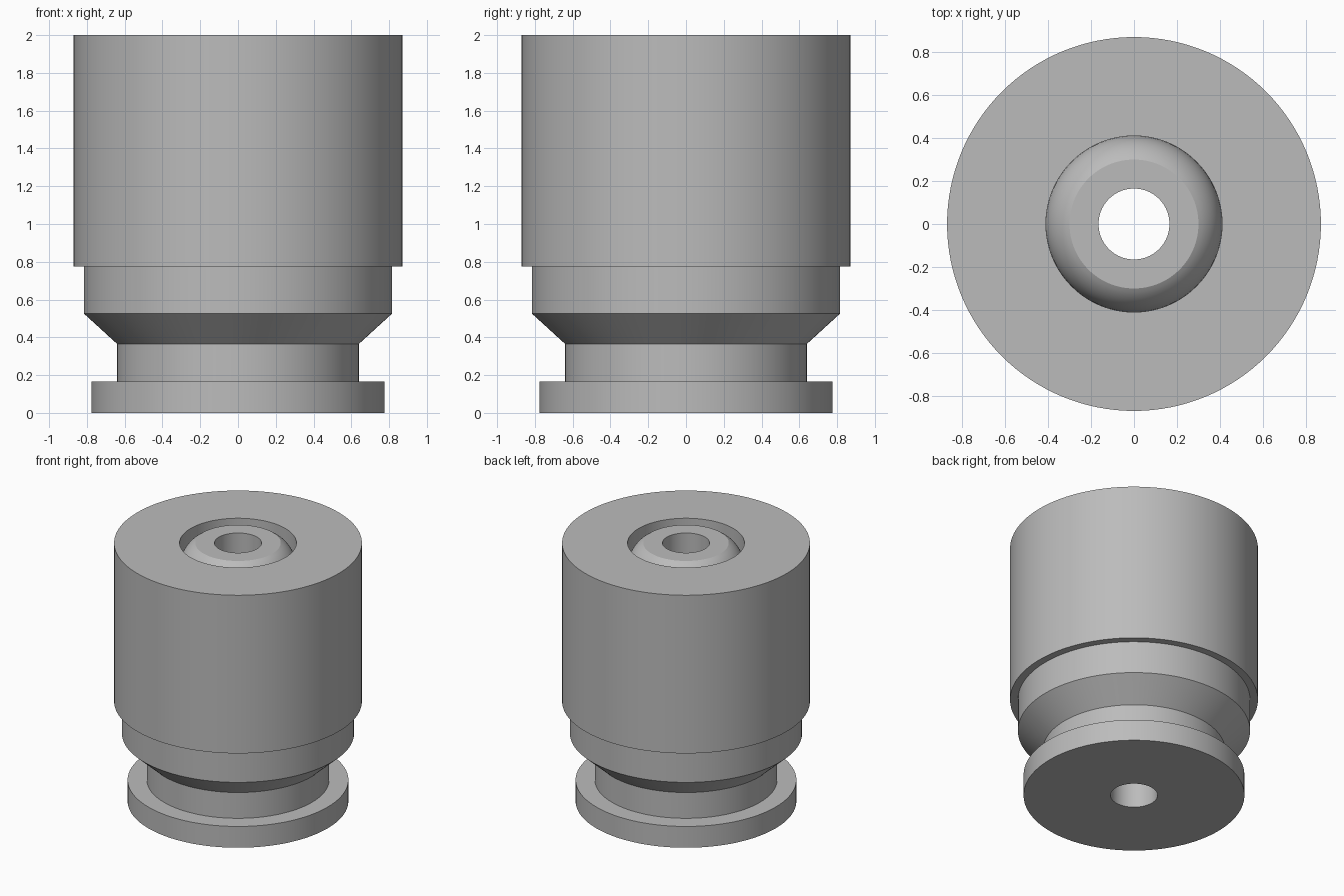
import bpy
import bmesh
from math import cos, sin, pi, radians

SEGMENTS = 128

cube = bpy.data.objects.get("Cube")
if cube:
    bpy.data.objects.remove(cube, do_unlink=True)

grey = bpy.data.materials.new("plain grey")
grey.use_nodes = True
colour = (0.5, 0.5, 0.5, 1)
grey.diffuse_color = colour
grey.node_tree.nodes["Principled BSDF"].inputs["Base Color"].default_value = colour


def lathe(name, profile):
    """Revolve a closed (radius, height) outline about the z axis."""
    bm = bmesh.new()
    verts = [bm.verts.new((r, 0, z)) for r, z in profile]
    edges = [bm.edges.new((a, b)) for a, b in zip(verts, verts[1:] + verts[:1])]
    bmesh.ops.spin(bm, geom=verts + edges, cent=(0, 0, 0), axis=(0, 0, 1),
                   angle=2 * pi, steps=SEGMENTS)
    bmesh.ops.remove_doubles(bm, verts=bm.verts, dist=0.0005)
    bmesh.ops.recalc_face_normals(bm, faces=bm.faces)
    mesh = bpy.data.meshes.new(name)
    bm.to_mesh(mesh)
    bm.free()
    mesh.materials.append(grey)
    obj = bpy.data.objects.new(name, mesh)
    bpy.context.collection.objects.link(obj)
    bpy.ops.object.select_all(action="DESELECT")
    obj.select_set(True)
    bpy.context.view_layer.objects.active = obj
    bpy.ops.object.shade_smooth_by_angle(angle=radians(25))
    return obj


# Stepped outer wall, from the base flange up to the rim
outer = [(0.775, 0), (0.775, 0.165), (0.64, 0.165), (0.64, 0.365),
         (0.815, 0.525), (0.815, 0.775), (0.87, 0.775), (0.87, 2)]

# Groove inside the rim, then the rounded shoulder of the central nose
groove_z, round_radius, steps = 1.81, 0.22, 12
shoulder = []
for i in range(steps + 1):
    a = radians(60) * i / steps
    shoulder.append((0.19 + round_radius * cos(a), groove_z + round_radius * sin(a)))
shoulder[-1] = (0.30, 2)

# Straight bore through the whole body
bore = [(0.165, 2), (0.165, 0)]

lathe("stepped_body", outer + [(0.41, 2)] + shoulder + bore)
